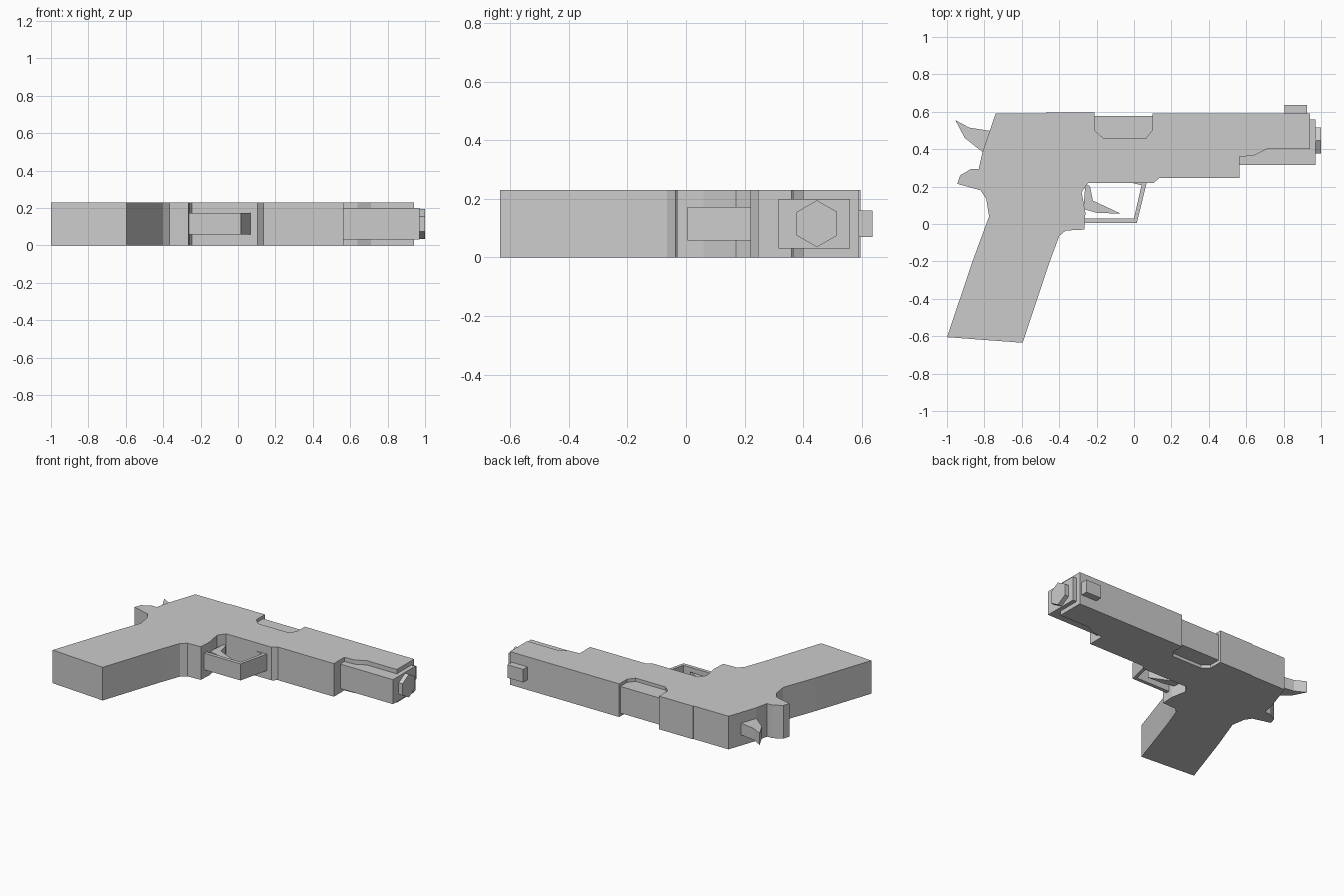
import bpy
import bmesh
import math
from mathutils import Matrix, Vector

default_cube = bpy.data.objects.get("Cube")
if default_cube:
    bpy.data.objects.remove(default_cube, do_unlink=True)

THICKNESS = 0.23
MIDDLE = THICKNESS / 2

# One plain grey for every part
grey = bpy.data.materials.new("plain_grey")
grey.use_nodes = True
colour = (0.6, 0.6, 0.6, 1)
grey.diffuse_color = colour
grey.node_tree.nodes["Principled BSDF"].inputs["Base Color"].default_value = colour


def finish(name, bm):
    """Turn a bmesh into a flat-shaded object with the grey material."""
    bmesh.ops.recalc_face_normals(bm, faces=bm.faces)
    mesh = bpy.data.meshes.new(name)
    bm.to_mesh(mesh)
    bm.free()
    mesh.materials.append(grey)
    part = bpy.data.objects.new(name, mesh)
    bpy.context.collection.objects.link(part)
    return part


def plate(name, outline, width):
    """Extrude a side outline to the given width, centred in the thickness."""
    bm = bmesh.new()
    bottom = MIDDLE - width / 2
    face = bm.faces.new([bm.verts.new((x, y, bottom)) for x, y in outline])
    extruded = bmesh.ops.extrude_face_region(bm, geom=[face])
    top_verts = [g for g in extruded["geom"] if isinstance(g, bmesh.types.BMVert)]
    bmesh.ops.translate(bm, verts=top_verts, vec=Vector((0, 0, width)))
    return finish(name, bm)


def rectangle(left, right, low, high):
    return [(left, low), (right, low), (right, high), (left, high)]


# Outline sections of the main body, going round from the rear top edge
rear_edge = [(-.74, .59), (-.81, .385), (-.83, .295)]
tail = [(-.87, .295), (-.93, .26), (-.945, .215), (-.82, .18), (-.79, .135)]
grip = [(-.775, .04), (-.86, -.19), (-1, -.605), (-.595, -.635),
        (-.45, -.2), (-.4, -.065), (-.365, -.035), (-.265, -.03)]
trigger_opening = [(-.26, .06), (-.28, .17), (-.245, .22), (.105, .22)]
underside = [(.135, .245), (.565, .245), (.565, .36)]
slide_front = [(.64, .365), (.71, .4), (.94, .4), (.94, .59)]
port_notch = [(.1, .59), (.1, .505), (.065, .46), (-.165, .46), (-.21, .5)]
slide_top = [(-.21, .595), (-.47, .595), (-.47, .59)]

plate("main_body", rear_edge + tail + grip + trigger_opening + underside
      + slide_front + port_notch + slide_top, THICKNESS)

# Narrower block filling the port, leaving a shallow recess on both sides
plate("port_block", rectangle(-.22, .11, .44, .577), THICKNESS - 0.045)

# Narrow front section below and ahead of the slide
plate("front_frame", rectangle(.55, .97, .315, .56), 0.17)

# Hexagonal muzzle plug, corners pointing across the thickness
bm = bmesh.new()
bmesh.ops.create_cone(bm, cap_ends=True, segments=6, radius1=0.08,
                      radius2=0.08, depth=0.04)
corner = max(bm.verts, key=lambda v: v.co.x)
spin = -math.atan2(corner.co.y, corner.co.x)
bm.transform(Matrix.Translation((0.98, 0.447, MIDDLE))
             @ Matrix.Rotation(math.pi / 2, 4, "Y")
             @ Matrix.Rotation(spin, 4, "Z"))
finish("muzzle_plug", bm)

# Front sight on the slide
plate("front_sight", rectangle(.805, .925, .57, .637), 0.09)

# Hammer at the rear
plate("hammer", [(-.955, .555), (-.88, .515), (-.75, .495),
                 (-.79, .385), (-.81, .385), (-.905, .46)], 0.08)

# Trigger and its guard
plate("trigger", [(-.26, .22), (-.235, .2), (-.22, .125),
                  (-.07, .055), (-.2, .06), (-.27, .08)], 0.08)
plate("trigger_guard", [(-.27, .005), (.015, .005), (.07, .23), (-.01, .23),
                        (-.01, .22), (.04, .207), (0, .03), (-.27, .03)], 0.115)
